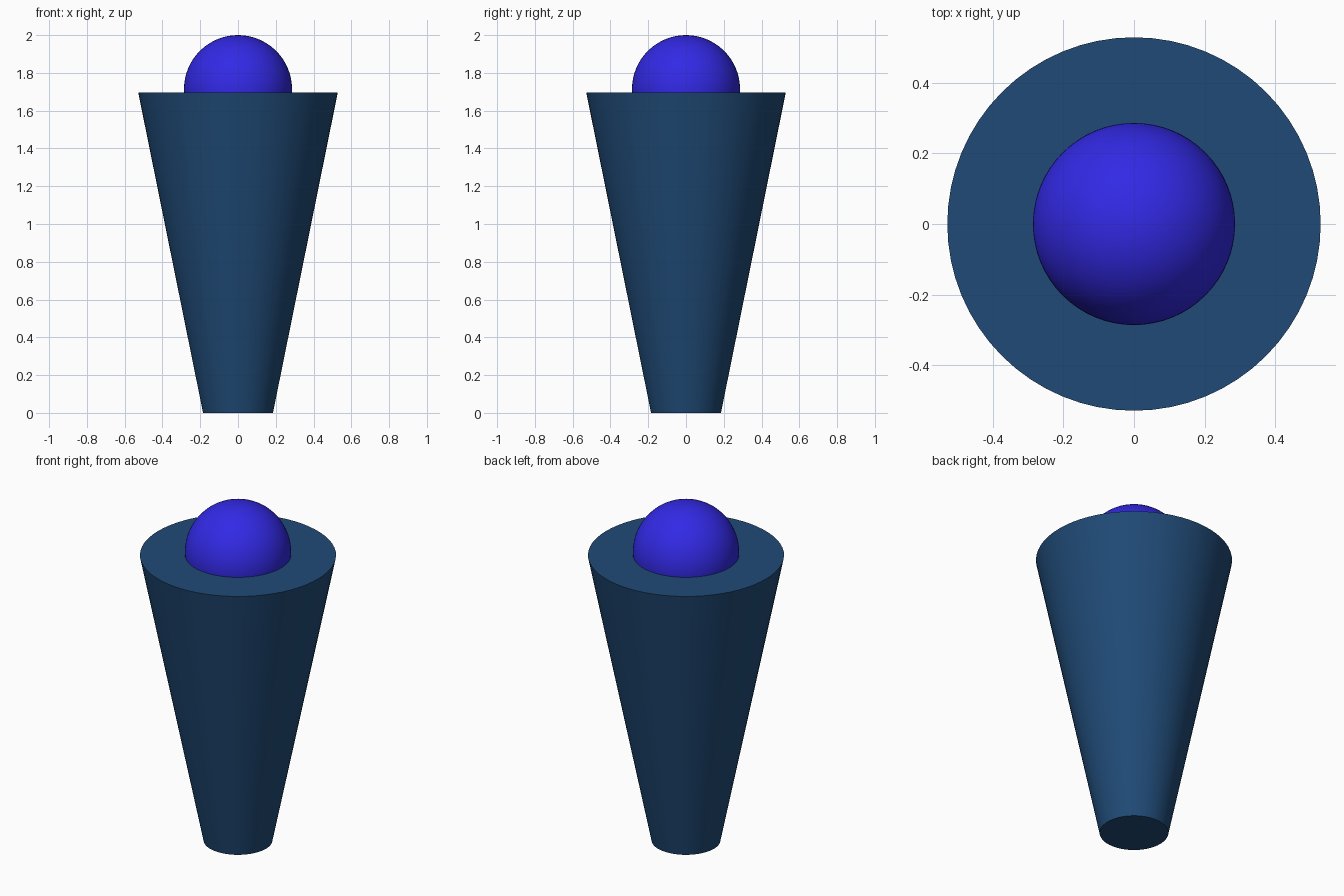
import bpy
from math import radians

if "Cube" in bpy.data.objects:
    bpy.data.objects.remove(bpy.data.objects["Cube"])


def finish(name, color):
    """Name the active object, shade it smooth and give it a plain colour."""
    obj = bpy.context.object
    obj.name = name
    mat = bpy.data.materials.new(name + "_color")
    mat.diffuse_color = (*color, 1.0)
    mat.use_nodes = True
    mat.node_tree.nodes["Principled BSDF"].inputs["Base Color"].default_value = mat.diffuse_color
    obj.data.materials.append(mat)
    bpy.ops.object.shade_smooth_by_angle(angle=radians(30))
    return obj


RIM_Z = 1.695
BALL_R = 0.286

# Tapered cone body, closed at both ends
bpy.ops.mesh.primitive_cone_add(vertices=64, radius1=0.185, radius2=0.528,
                                depth=RIM_Z, location=(0, 0, RIM_Z / 2))
finish("cone", (0.014, 0.068, 0.18))

# Ball sunk into the top of the cone
bpy.ops.mesh.primitive_uv_sphere_add(segments=64, ring_count=32, radius=BALL_R,
                                     location=(0, 0, 2 - BALL_R))
finish("ball", (0.032, 0.022, 0.78))
